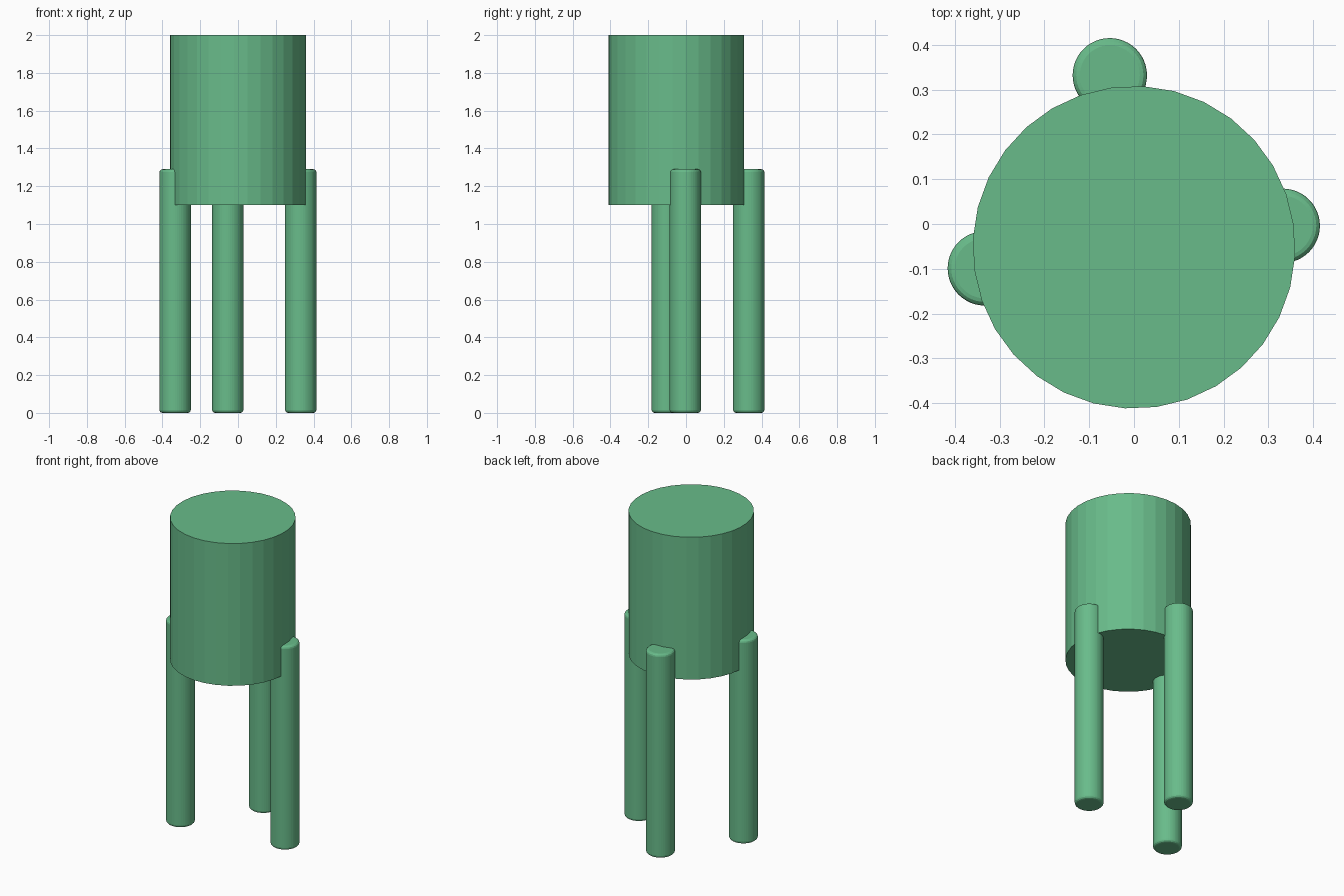
import bpy, math

if "Cube" in bpy.data.objects:
    bpy.data.objects.remove(bpy.data.objects["Cube"])

green = bpy.data.materials.new("soft green")
green.diffuse_color = (0.14, 0.50, 0.255, 1)
green.use_nodes = True
green.node_tree.nodes["Principled BSDF"].inputs["Base Color"].default_value = green.diffuse_color


def cylinder(name, radius, x, y, z0, z1, sides, turn=0.0, bevel=0.0):
    bpy.ops.mesh.primitive_cylinder_add(
        vertices=sides, radius=radius, depth=z1 - z0,
        location=(x, y, (z0 + z1) / 2), rotation=(0, 0, turn))
    ob = bpy.context.object
    ob.name = name
    ob.data.materials.append(green)
    if bevel:
        # round only the two rims
        mod = ob.modifiers.new("rounded_rims", 'BEVEL')
        mod.width = bevel
        mod.segments = 3
        mod.limit_method = 'ANGLE'
        mod.angle_limit = math.radians(40)
    return ob


# wide faceted drum
cylinder("drum", 0.36, 0, -0.052, 1.10, 2.0, 32, math.radians(-3.2))

# three slim legs set into the drum's side
LEGS = {"left_leg": (-0.333, -0.099), "back_leg": (-0.054, 0.332),
        "right_leg": (0.332, -0.004)}
for name, (x, y) in LEGS.items():
    cylinder(name, 0.083, x, y, 0.0, 1.29, 48, bevel=0.016)
